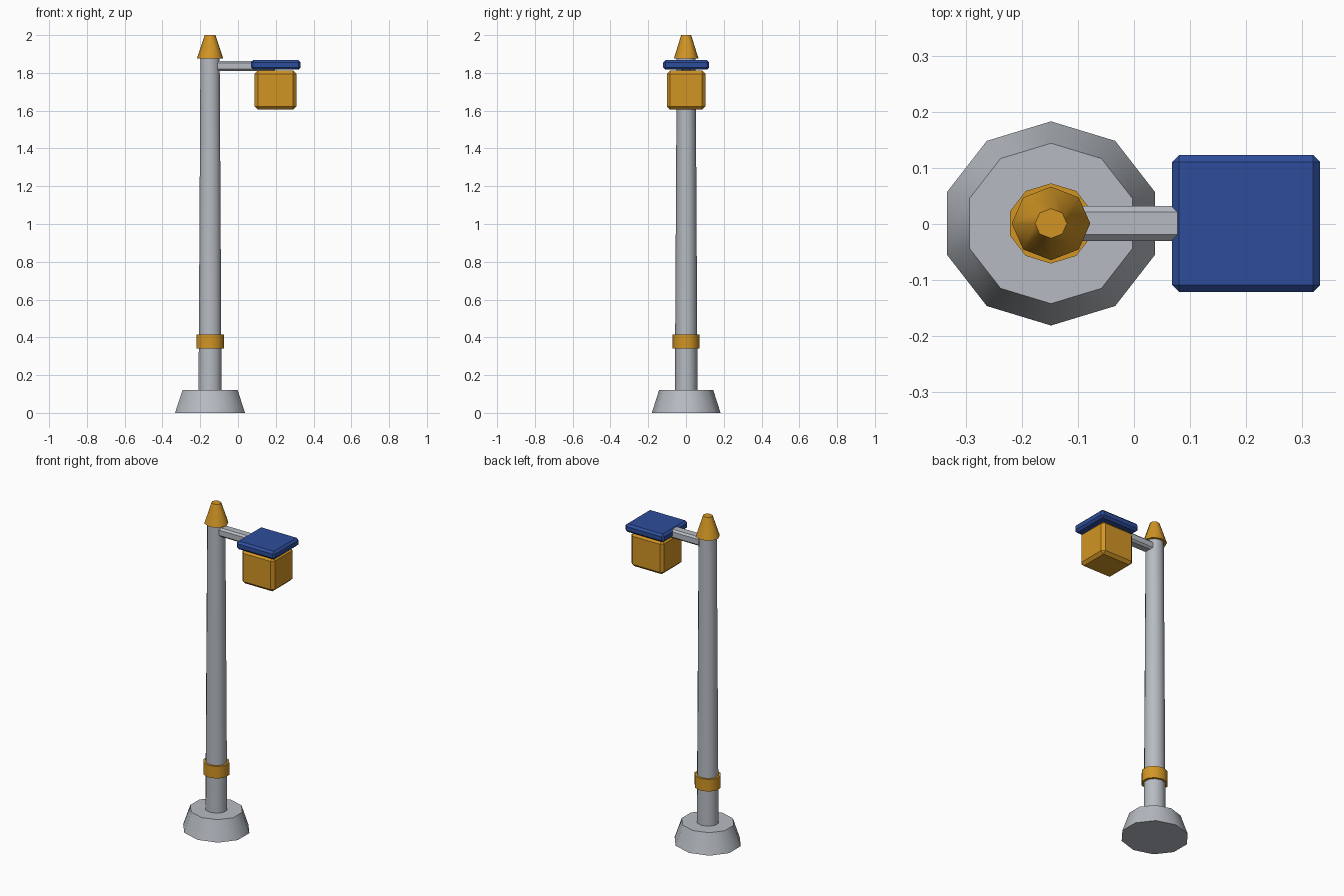
import bpy
import bmesh
from math import radians
from mathutils import Matrix, Vector

cube = bpy.data.objects.get("Cube")
if cube:
    bpy.data.objects.remove(cube, do_unlink=True)


def material(name, rgb):
    mat = bpy.data.materials.new(name)
    mat.use_nodes = True
    mat.diffuse_color = (*rgb, 1)
    mat.node_tree.nodes["Principled BSDF"].inputs["Base Color"].default_value = (*rgb, 1)
    return mat


GREY = material("light grey metal", (0.47, 0.50, 0.54))
GOLD = material("golden yellow", (0.64, 0.30, 0.018))
BLUE = material("deep blue", (0.027, 0.076, 0.33))

POST_X, STRETCH = -0.148, 1.07  # round parts are slightly wider along x


def finish(name, bm, mat):
    mesh = bpy.data.meshes.new(name)
    bm.to_mesh(mesh)
    bm.free()
    mesh.materials.append(mat)
    obj = bpy.data.objects.new(name, mesh)
    bpy.context.collection.objects.link(obj)
    return obj


def tapered(name, sides, r_low, r_high, z_low, z_high, mat):
    """Smooth-sided frustum standing on the post axis."""
    bm = bmesh.new()
    place = (Matrix.Translation((POST_X, 0.001, (z_low + z_high) / 2))
             @ Matrix.Diagonal((STRETCH, 1, 1, 1)))
    bmesh.ops.create_cone(bm, cap_ends=True, segments=sides, radius1=r_low,
                          radius2=r_high, depth=z_high - z_low, matrix=place)
    obj = finish(name, bm, mat)
    bpy.ops.object.select_all(action="DESELECT")
    obj.select_set(True)
    bpy.context.view_layer.objects.active = obj
    bpy.ops.object.shade_smooth_by_angle(angle=radians(50))


def chamfered_box(name, low, high, chamfer, mat):
    """Flat-shaded box between two corners with chamfered edges."""
    low, high = Vector(low), Vector(high)
    bm = bmesh.new()
    place = Matrix.Translation((low + high) / 2) @ Matrix.Diagonal((*(high - low), 1))
    bmesh.ops.create_cube(bm, size=1, matrix=place)
    bmesh.ops.bevel(bm, geom=bm.edges[:], offset=chamfer, segments=1,
                    affect="EDGES", profile=0.5)
    finish(name, bm, mat)


# Post: foot, shaft, collar and pointed cap
tapered("foot", 10, 0.182, 0.143, 0, 0.122, GREY)
tapered("shaft", 10, 0.060, 0.050, 0.1, 1.885, GREY)
tapered("collar", 10, 0.0715, 0.0715, 0.34, 0.414, GOLD)
tapered("cap", 8, 0.0655, 0.0265, 1.875, 2.0, GOLD)

# Arm carrying the lamp box and its roof
chamfered_box("arm", (POST_X, -0.030, 1.810), (0.2, 0.032, 1.864), 0.011, GREY)
chamfered_box("lamp_box", (0.088, -0.101, 1.605), (0.309, 0.103, 1.812), 0.017, GOLD)
chamfered_box("lamp_roof", (0.068, -0.121, 1.817), (0.332, 0.123, 1.867), 0.0125, BLUE)
